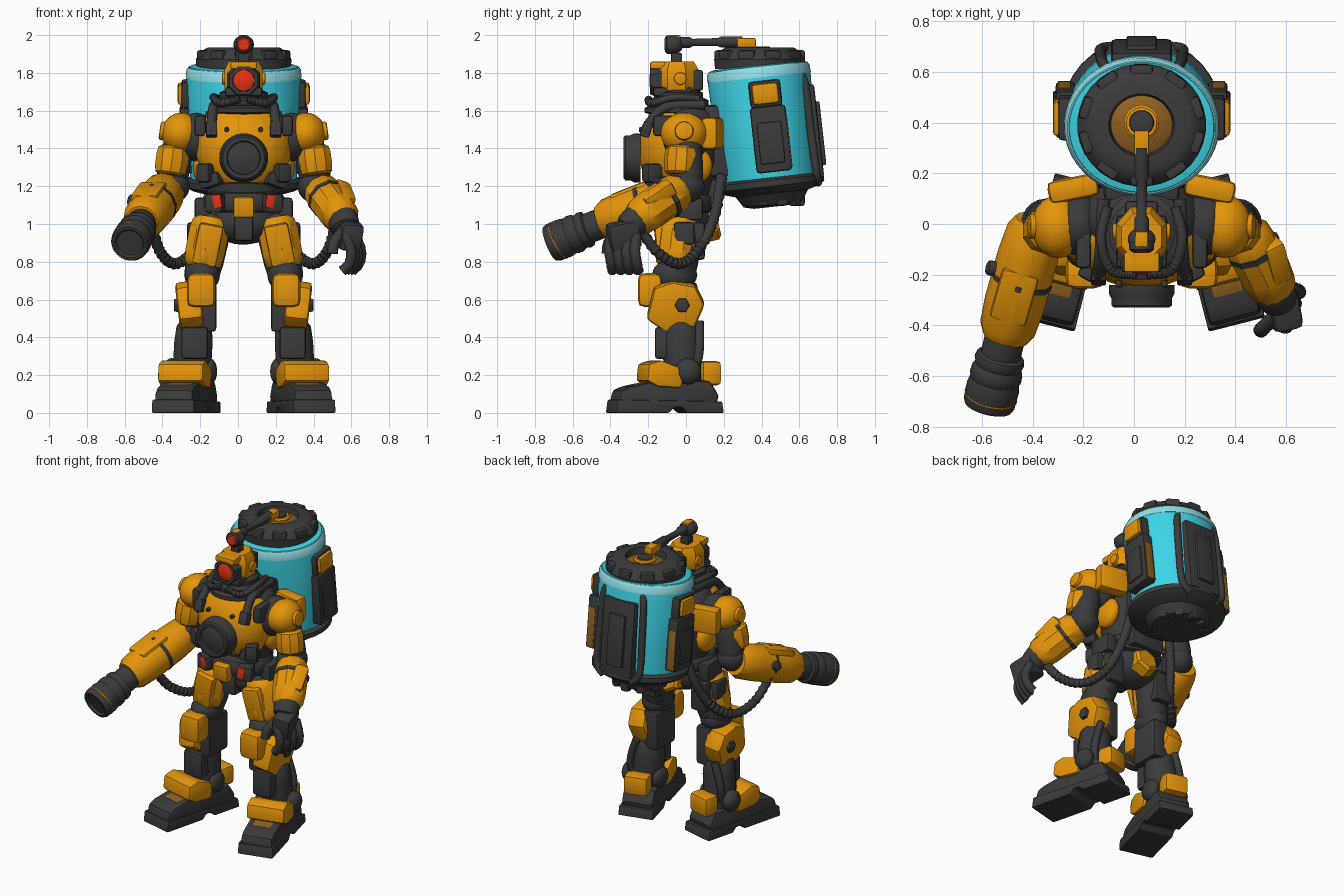
import bpy
import bmesh
from math import cos, sin, pi, radians
from mathutils import Vector, Matrix, Euler, Quaternion

if "Cube" in bpy.data.objects:
    bpy.data.objects.remove(bpy.data.objects["Cube"])

def material(name, *rgb):
    mat = bpy.data.materials.new(name)
    mat.use_nodes = True
    mat.diffuse_color = (*rgb, 1)
    mat.node_tree.nodes["Principled BSDF"].inputs["Base Color"].default_value = (*rgb, 1)
    return mat

orange = material("orange paint", .78, .3, .003)
dark = material("dark rubber", .043, .043, .043)
cyan = material("cyan glass", .05, .7, .84)
pale = material("pale glass rim", .34, .84, .92)
red = material("red lens", .86, .035, .008)
brown = material("worn brown", .28, .12, .015)

# Parts are measured in hundredths around the body's mid-plane; C, L, R pick centre, left, right
WORLD = Matrix.Translation((.03, 0, 0)) @ Matrix.Scale(.01, 4)
SIDES = {"C": ("", 1), "L": ("left_", 1), "R": ("right_", -1)}
parts = []

def finish(name, bm, mat, where):
    for prefix, sign in [SIDES[key] for key in where]:
        copy = bm.copy()
        copy.transform(WORLD @ Matrix.Diagonal((sign, 1, 1, 1)))
        bmesh.ops.recalc_face_normals(copy, faces=copy.faces)
        mesh = bpy.data.meshes.new(prefix + name)
        copy.to_mesh(mesh)
        mesh.materials.append(mat)
        parts.append(bpy.data.objects.new(prefix + name, mesh))
        bpy.context.collection.objects.link(parts[-1])

def slab(name, mat, where, outline, width, centre, rot=(0, 0, 0), bevel=2.0):
    bm = bmesh.new()
    face = bm.faces.new([bm.verts.new((-width / 2, y, z)) for y, z in outline])
    out = bmesh.ops.extrude_face_region(bm, geom=[face])["geom"]
    bmesh.ops.translate(bm, vec=(width, 0, 0), verts=[g for g in out if isinstance(g, bmesh.types.BMVert)])
    bmesh.ops.bevel(bm, geom=bm.edges[:], offset=bevel, segments=2, profile=.6, affect='EDGES')
    bm.transform(Matrix.LocRotScale(Vector(centre), Euler(rot), None))
    finish(name, bm, mat, where)

def boxes(*rows):
    for name, mat, where, centre, (x, y, z), bevel, *rot in rows:
        outline = [(-y / 2, -z / 2), (y / 2, -z / 2), (y / 2, z / 2), (-y / 2, z / 2)]
        slab(name, mat, where, outline, x, centre, rot or (0, 0, 0), bevel)

def balls(*rows):
    for name, mat, where, centre, half in rows:
        bm = bmesh.new()
        place = Matrix.LocRotScale(Vector(centre), None, Vector(half))
        bmesh.ops.create_icosphere(bm, subdivisions=3, radius=1, matrix=place)
        finish(name, bm, mat, where)

def loft(name, mat, where, rings, sides, oval=(1, 1)):
    bm = bmesh.new()
    angles = [2 * pi * (i + .5) / sides for i in range(sides)]
    loops = [[bm.verts.new(centre + spin @ Vector((r * oval[0] * cos(a), r * oval[1] * sin(a), 0))) for a in angles]
             for centre, spin, r in rings]
    for low, high in zip(loops, loops[1:]):
        for i in range(sides):
            bm.faces.new((low[i - 1], low[i], high[i], high[i - 1]))
    bm.faces.new(loops[0])
    bm.faces.new(loops[-1])
    finish(name, bm, mat, where)

def lathe(name, mat, where, a, b, profile, sides=28, oval=(1, 1)):
    a, b = Vector(a), Vector(b)
    spin = Vector((0, 0, 1)).rotation_difference(b - a)
    loft(name, mat, where, [(a.lerp(b, t), spin, r) for t, r in profile], sides, oval)

def plate(r):
    return [(0, r * .75), (.08, r * .93), (.3, r), (.7, r), (.92, r * .93), (1, r * .75)]

def pipe(name, mat, where, points, r, ribs=0.0, steps=10):
    pts = [Vector(p) for p in points]
    ends = [pts[0] * 2 - pts[1]] + pts + [pts[-1] * 2 - pts[-2]]
    path = []
    for p, q, s, e in zip(ends, ends[1:], ends[2:], ends[3:]):
        for t in [i / steps for i in range(steps)]:
            path.append(q + (s - p) * t / 2 + (p * 2 - q * 5 + s * 4 - e) * t * t / 2 + (q * 3 - p - s * 3 + e) * t ** 3 / 2)
    rings, spin, last = [], Quaternion(), Vector((0, 0, 1))
    for i, p in enumerate(path):
        tangent = (path[min(i + 1, len(path) - 1)] - path[max(i - 1, 0)]).normalized()
        spin = last.rotation_difference(tangent) @ spin
        last = tangent
        rings.append((p, spin, r + ribs * (i % 2)))
    loft(name, mat, where, rings, 12)

# Torso: dark core, orange chest shell, porthole and harness
lathe("torso_core", dark, "C", (0, 1, 108), (0, 2, 164),
      [(0, 17), (.2, 20), (.45, 24), (.75, 24), (.92, 20), (1, 13)], oval=(1, .72))
lathe("chest_shell", orange, "C", (0, -9, 121), (0, -5, 161),
      [(0, 15), (.1, 20), (.35, 25), (.65, 25), (.88, 20), (1, 14)], oval=(1, .72))
lathe("porthole", dark, "C", (0, -24, 135), (0, -33, 135),
      [(0, 13), (.4, 13), (.6, 12), (.9, 12), (1, 11), (1, 9), (.85, 8.5), (.85, 7.5), (.95, 6)])
pipe("harness_strap", dark, "LR", [(15, 10, 163), (16, -10, 162), (17, -19, 154), (18, -22, 148)], 2.6)
lathe("chest_bolt", dark, "LR", (9, -22, 150), (9, -25, 150), plate(1.3), 12)
balls(("side_rib_panel", orange, "LR", (22, 4, 131), (5, 10, 10)))
boxes(("strap_buckle", dark, "LR", (17, -21, 150), (6, 5, 8), 1, -.3, 0, 0),
      ("chest_flank", dark, "LR", (20, -18, 127), (8, 9, 10), 2, 0, 0, .5),
      ("back_wing", orange, "LR", (27, 14, 148), (20, 9, 17), 3, 0, 0, -.2),
      ("pack_mount", dark, "C", (0, 18, 144), (30, 18, 38), 3), ("lower_back", dark, "C", (0, 14, 116), (24, 8, 16), 2))
# Neck collar
for z, r in [(160, 18), (164, 16), (168, 13)]:
    lathe("collar_ring", dark, "C", (0, -4, z - 2), (0, -4, z + 3), [(0, r - 3), (.2, r), (.7, r), (1, r - 3)])
pipe("neck_hose", dark, "LR", [(2, -20, 166), (12, -18, 164), (16, -6, 167), (13, 8, 166)], 1.8, .4)
# Helmet with a single lens
lathe("helmet", orange, "C", (0, -5, 169), (0, -5, 186), [(0, 10), (.15, 11.5), (.75, 11.5), (1, 9)], 8, (.95, 1.1))
lathe("face_frame", dark, "C", (0, -13, 176), (0, -19, 176), [(0, 9.5), (.6, 9), (1, 8), (1, 6), (.7, 6)], 8)
lathe("face_lens", red, "C", (0, -16, 176), (0, -19.3, 176), [(0, 6), (.7, 5.5), (1, 3)])
lathe("helmet_ear", orange, "LR", (9, -3, 177), (11.5, -3, 177), plate(3.4), 12)
boxes(("helmet_jaw", dark, "C", (0, -7, 170), (20, 21, 5), 2), ("helmet_brow", orange, "C", (0, -15, 184), (14, 8, 4), 1),
      ("helmet_back", dark, "C", (0, 6, 176), (13, 6, 11), 1.5))
# Overhead camera on its boom
balls(("camera_body", dark, "C", (0, -6, 195), (5.5, 4.5, 5)))
lathe("camera_ring", dark, "C", (0, -6, 195), (0, -11, 195), [(0, 5), (.8, 5), (1, 4)], 16)
lathe("camera_lens", red, "C", (0, -9, 195), (0, -11.5, 195), [(0, 3.6), (.8, 3.6), (1, 3)], 16)
lathe("camera_boom", dark, "C", (0, -3, 196), (0, 30, 196.5), [(0, 3), (.15, 3), (.2, 2), (.6, 2.2), (.65, 3), (1, 3)], 12)
boxes(("camera_cap", orange, "C", (0, -6, 199), (5, 6, 2), .6), ("camera_bracket", dark, "C", (0, -5, 188), (6, 6, 5), 1),
      ("boom_hinge", orange, "C", (0, 32, 196), (6, 10, 5), 1))
# Tank on the back, leaning slightly forward
low, high, lean = (0, 45, 120), (0, 38, 184), (.11, 0, 0)
lathe("tank_glass", cyan, "C", low, high, [(0, 28), (.3, 29.3), (.92, 30.5), (.96, 30), (.99, 28.5), (1, 25)], 48, (1, .9))
lathe("tank_glass_rim", pale, "C", low, high, [(.9, 30.7), (.96, 30.4), (.985, 29.3)], 48, (1, .9))
lathe("tank_base", dark, "C", low, high,
      [(-.17, 11), (-.15, 17), (-.06, 21), (-.03, 28), (0, 31), (.05, 31), (.07, 29)], 32, (1, .92))
lathe("tank_lid", dark, "C", (0, 39, 182), (0, 39, 193.5),
      [(0, 25), (.45, 25.5), (.8, 23), (1, 19), (1, 13), (.6, 12)], 32, (1, .95))
lathe("lid_centre", brown, "C", (0, 40, 189), (0, 40, 193), [(0, 13), (.3, 11.5), (.5, 8), (.6, 7)], 24)
lathe("lid_ring", orange, "C", (0, 40, 190), (0, 40, 193), [(0, 7), (.7, 7), (1, 6)], 24)
lathe("lid_cap", dark, "C", (0, 40, 190), (0, 40, 194), plate(5), 16)
for a in [2 * pi * (i + .5) / 10 for i in range(10)]:
    boxes(("lid_lug", dark, "C", (22 * cos(a), 39 + 21 * sin(a), 188.5), (6, 9, 7), 1.5, 0, 0, a),
          ("base_lug", dark, "C", (15 * cos(a), 46 + 14 * sin(a), 114), (6, 6, 9), 2, 0, 0, a))
boxes(("tank_side_pod", dark, "LR", (30, 45, 145), (8, 19, 35), 2, *lean),
      ("pod_panel", dark, "LR", (33, 45, 143), (4, 13, 22), 1, *lean),
      ("pod_rear_plate", brown, "LR", (30.5, 54.6, 143), (5, .9, 26), .2, *lean),
      ("tank_side_latch", orange, "LR", (30.5, 42, 169), (9, 14, 11), 2, *lean),
      ("latch_frame", dark, "LR", (29, 42, 169), (8, 17, 14), 2, *lean),
      ("tank_rear_pod", dark, "C", (0, 66, 149), (24, 9, 50), 2, *lean),
      ("rear_pod_panel", dark, "C", (0, 71, 148), (12, 3, 34), 1, *lean))
pipe("rear_frame", dark, "LR", [(11, 59, 182), (15, 63, 174), (16, 66, 150), (16, 69, 128), (10, 70, 121)], 2.2)
# Shoulders and upper arms
balls(("shoulder_joint", dark, "LR", (25, 0, 146), (10, 12.5, 13)), ("elbow", dark, "LR", (38, 0, 120), (9.5, 10, 9)),
      ("shoulder_cap", orange, "LR", (33, -1, 148), (10.5, 12.5, 11)))
lathe("shoulder_bolt", orange, "LR", (41, -1, 149), (44.5, -1, 149.5), plate(5), 16)
boxes(("shoulder_guard", dark, "LR", (23, -10, 152), (6, 15, 11), 2))
lathe("upper_arm", dark, "LR", (39, 1, 118), (34, 0, 145), plate(8.5))
lathe("upper_arm_plate", orange, "LR", (39, -3, 126), (37, -2, 141), plate(9), 10)
# Left forearm and curled hand
lathe("forearm", orange, "L", (40, -2, 119), (53, -27, 102), plate(10.5), 10)
lathe("forearm_band", dark, "L", (44, -9, 114), (45, -11, 112.7), [(0, 11), (1, 11)], 10)
lathe("wrist", dark, "L", (52, -24, 105), (54, -31, 97), plate(8))
boxes(("forearm_panel", orange, "L", (52, -14, 114), (9, 18, 12), 2.5, .6, .3, .45),
      ("palm", dark, "L", (56, -33, 94), (12, 17, 15), 3, .2, .15, .2))
for i in range(4):
    x, y = 61 - 1.7 * i, -26 - 4.5 * i
    pipe("finger", dark, "L", [(x - 2, y, 94), (x + 1, y - 1, 86), (x, y, 79), (x - 5, y + 1, 74)], 2.7, .2, 4)
pipe("thumb", dark, "L", [(53, -36, 97), (48, -41, 90), (47, -42, 83)], 2.8, .2, 5)
# Right forearm with cannon
lathe("cannon_sleeve", orange, "R", (41, 1, 118), (54, -45, 101), plate(12), 12)
lathe("sleeve_band", dark, "R", (47, -21, 110), (47.6, -23, 109.2), [(0, 12.2), (1, 12.2)], 12)
lathe("sleeve_knob", dark, "R", (57, -18, 112), (61, -17, 113), plate(3), 12)
boxes(("sleeve_panel", orange, "R", (50, -28, 115), (15, 22, 9), 2.5, .36, 0, .28),
      ("sleeve_vent", dark, "R", (45, -36, 106), (5, 9, 8), 1, .36, 0, .28))
lathe("cannon", dark, "R", (53, -41, 102), (60.5, -72, 89.5),
      [(0, 7), (.1, 8), (.34, 8), (.36, 9.5), (.42, 10), (.48, 9.2), (.54, 10.2), (.62, 10.4),
       (.66, 9.8), (.75, 10.5), (.95, 10.3), (1, 9.5), (1, 8), (.96, 7)], 32)
lathe("muzzle_ring", orange, "R", (59.4, -67.6, 91.3), (59.5, -68, 91.1), [(0, 10.6), (1, 10.6)], 32)
# Ribbed hoses from the pack to the forearms
pipe("hose", dark, "LR", [(15, 19, 126), (20, 15, 104), (26, 7, 87), (36, -3, 79), (44, -15, 85), (49, -26, 100)], 2.5, .6)
# Waist, belt and pelvis
lathe("belt", dark, "C", (0, -2, 106), (0, -2, 117), plate(22), 24, (1, .82))
balls(("pelvis", dark, "C", (0, 0, 101), (18, 14, 12)))
boxes(("buckle", orange, "C", (0, -21, 109), (11, 6, 11), 1.5, .1, 0, 0),
      ("belt_pouch", dark, "LR", (15, -17, 111), (10, 8, 10), 2, 0, 0, .35),
      ("pouch_light", red, "LR", (14, -21.6, 112), (4.5, .9, 7), .2, 0, .2, .35),
      ("waist_pouch", dark, "LR", (17, -16, 123), (12, 9, 7), 2, 0, .3, .4),
      ("waist_light", red, "LR", (19, -20, 124), (3, .9, 2), .2, 0, .3, .4),
      ("hip_pouch", dark, "LR", (22, 1, 108), (8, 16, 12), 2), ("crotch", dark, "C", (0, -10, 98), (10, 10, 14), 2))
lathe("seat_plate", orange, "C", (0, 9, 99), (0, 17, 101), [(0, 9), (.8, 9), (1, 7)], 6)
# Legs
lathe("thigh", dark, "LR", (23, -5, 70), (15, 0, 104), plate(10))
lathe("thigh_plate", orange, "LR", (22, -6, 77), (17, -3, 103), plate(11), 10)
balls(("knee_joint", dark, "LR", (22, -6, 73), (9.5, 12, 9)))
boxes(("thigh_front", orange, "LR", (19, -13, 89), (13, 6, 22), 2, .1, -.2, 0),
      ("thigh_pad", dark, "LR", (27, -1, 95), (6, 11, 12), 2), ("thigh_back", dark, "LR", (19, 6, 91), (12, 8, 20), 2),
      ("knee_cap", orange, "LR", (22.5, -19, 65), (15, 13, 18), 4), ("calf_core", dark, "LR", (20, -4, 56), (11, 20, 26), 2),
      ("shin_guard", dark, "LR", (26, -12, 37), (14, 9, 17), 2))
calf = [(-18, -6), (-14, 11), (-4, 14), (8, 12), (13, 2), (7, -12), (-6, -14)]
slab("calf_plate", orange, "LR", calf, 13, (28.5, -3, 56), (0, .12, 0), 3)
lathe("calf_bolt", dark, "LR", (33, -2, 57), (37, -2, 57), plate(4), 6)
lathe("shin", dark, "LR", (28, -1, 12), (26, -3, 48), plate(10.5), 12)
pipe("shin_piston", dark, "LR", [(33, 4, 20), (34, 7, 33), (29, 7, 50)], 2.5)
# Boots turned outward, with an arch between toe and heel
upper = [(16, 3), (18, 9), (13, 17), (-12, 18), (-31, 14), (-36, 12), (-38, 3)]
slab("boot", dark, "LR", upper, 21, (28, -2, 0), (0, 0, .25), 2.5)
sole = [(20, 0), (19, 6), (-38, 7), (-39, 0), (-10, 0), (-7, 3), (-3, 3), (0, 0)]
slab("boot_sole", dark, "LR", sole, 23, (28, -2, 0), (0, 0, .25), .8)
cuff = [(-11, -3), (-10, 6), (-3, 8), (10, 3), (8, -7), (-5, -6)]
slab("ankle_cuff", orange, "LR", cuff, 25, (31, -13, 20), (0, 0, .25), 2)
boxes(("toe_stripe", brown, "LR", (33.5, -25, 15.2), (12, 6, .9), .2, .2, 0, .25),
      ("heel_cuff", orange, "LR", (25, 12, 21), (16, 11, 13), 3, 0, 0, .25))
balls(("ankle_disc", dark, "LR", (38, 1, 22), (5, 7, 7)), ("inner_ankle", dark, "LR", (18, -2, 22), (4, 7, 7)))
# Smooth shading with sharp edges kept
bpy.ops.object.select_all(action='DESELECT')
for obj in parts:
    obj.select_set(True)
bpy.context.view_layer.objects.active = parts[0]
bpy.ops.object.shade_smooth_by_angle(angle=radians(35))
